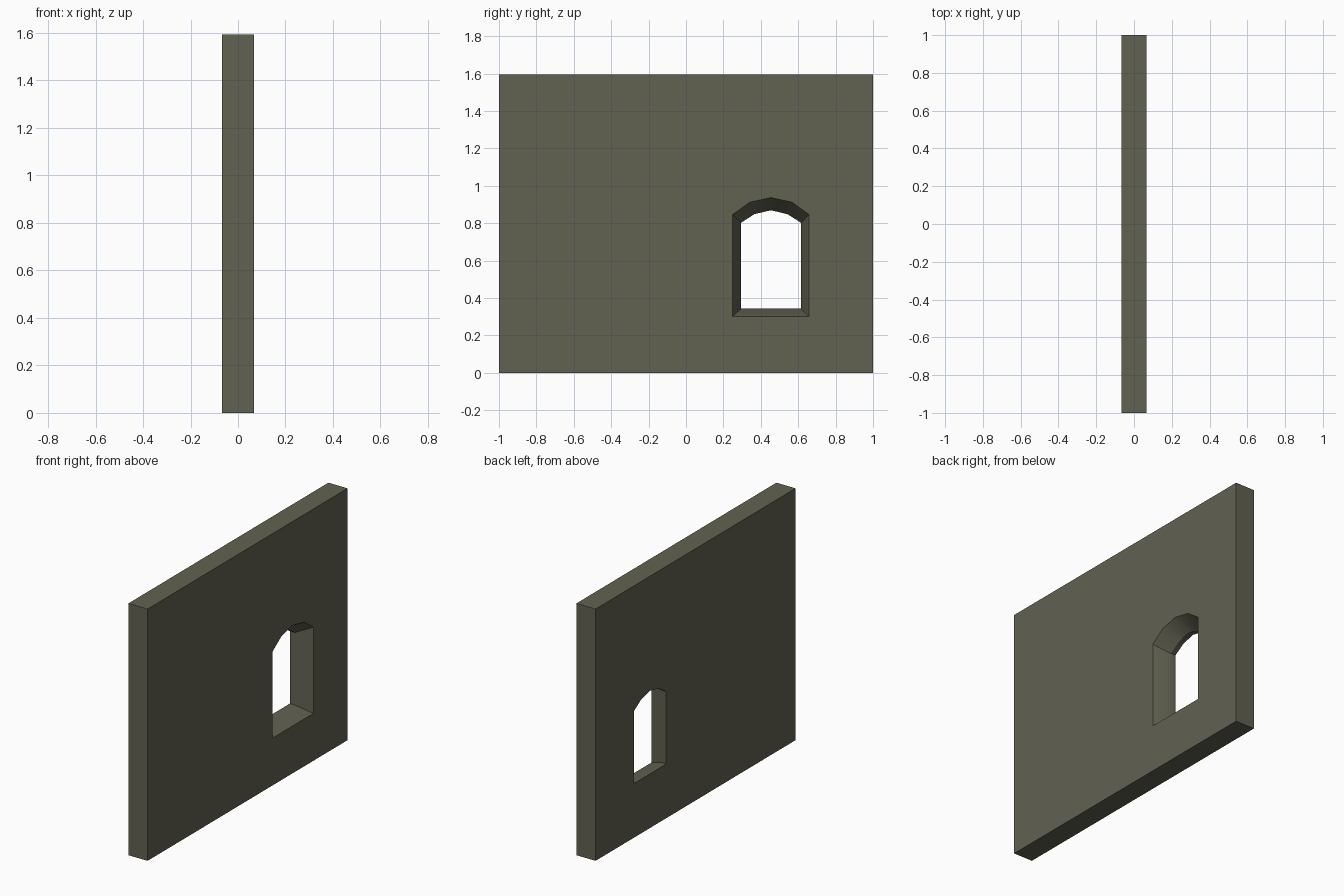
import bpy, bmesh, math

if "Cube" in bpy.data.objects:
    bpy.data.objects.remove(bpy.data.objects["Cube"])

HALF_T, HEIGHT = 0.067, 1.594   # half wall thickness, wall height
LIP = 0.035                     # straight part of the opening at the narrow side

stone = bpy.data.materials.new("grey olive stone")
stone.diffuse_color = (0.12, 0.12, 0.083, 1)
stone.use_nodes = True
stone.node_tree.nodes["Principled BSDF"].inputs["Base Color"].default_value = stone.diffuse_color


def make_object(name, bm):
    bmesh.ops.recalc_face_normals(bm, faces=bm.faces)
    mesh = bpy.data.meshes.new(name)
    bm.to_mesh(mesh)
    bm.free()
    mesh.materials.append(stone)
    obj = bpy.data.objects.new(name, mesh)
    bpy.context.collection.objects.link(obj)
    return obj


# Wall slab
bm = bmesh.new()
bmesh.ops.create_cube(bm, size=1)
for v in bm.verts:
    v.co.x *= 2 * HALF_T
    v.co.y *= 2
    v.co.z = (v.co.z + 0.5) * HEIGHT
wall = make_object("wall", bm)

# Arched window outlines (y, z): narrow on the -x side, wide on the +x side
narrow = [(0.294, 0.343), (0.615, 0.343), (0.615, 0.802),
          (0.543, 0.848), (0.454, 0.869), (0.365, 0.848), (0.294, 0.802)]
wide = [(0.249, 0.30), (0.658, 0.30), (0.658, 0.846),
        (0.567, 0.912), (0.454, 0.937), (0.341, 0.912), (0.249, 0.846)]

# Cutter lofted through the outlines
bm = bmesh.new()
sections = [(-0.12, narrow), (-HALF_T + LIP, narrow), (HALF_T, wide), (0.12, wide)]
loops = [[bm.verts.new((x, y, z)) for y, z in outline] for x, outline in sections]
for a, b in zip(loops, loops[1:]):
    for i in range(len(a)):
        j = (i + 1) % len(a)
        bm.faces.new((a[i], a[j], b[j], b[i]))
bm.faces.new(loops[0])
bm.faces.new(loops[-1])
cutter = make_object("window_cutter", bm)
cutter.hide_render = True

# Cut the window and smooth the shallow creases of its reveal
mod = wall.modifiers.new("window", 'BOOLEAN')
mod.operation = 'DIFFERENCE'
mod.solver = 'EXACT'
mod.object = cutter
bpy.context.view_layer.objects.active = wall
wall.select_set(True)
bpy.ops.object.modifier_apply(modifier=mod.name)
bpy.data.objects.remove(cutter)
bpy.ops.object.shade_smooth_by_angle(angle=math.radians(30))
